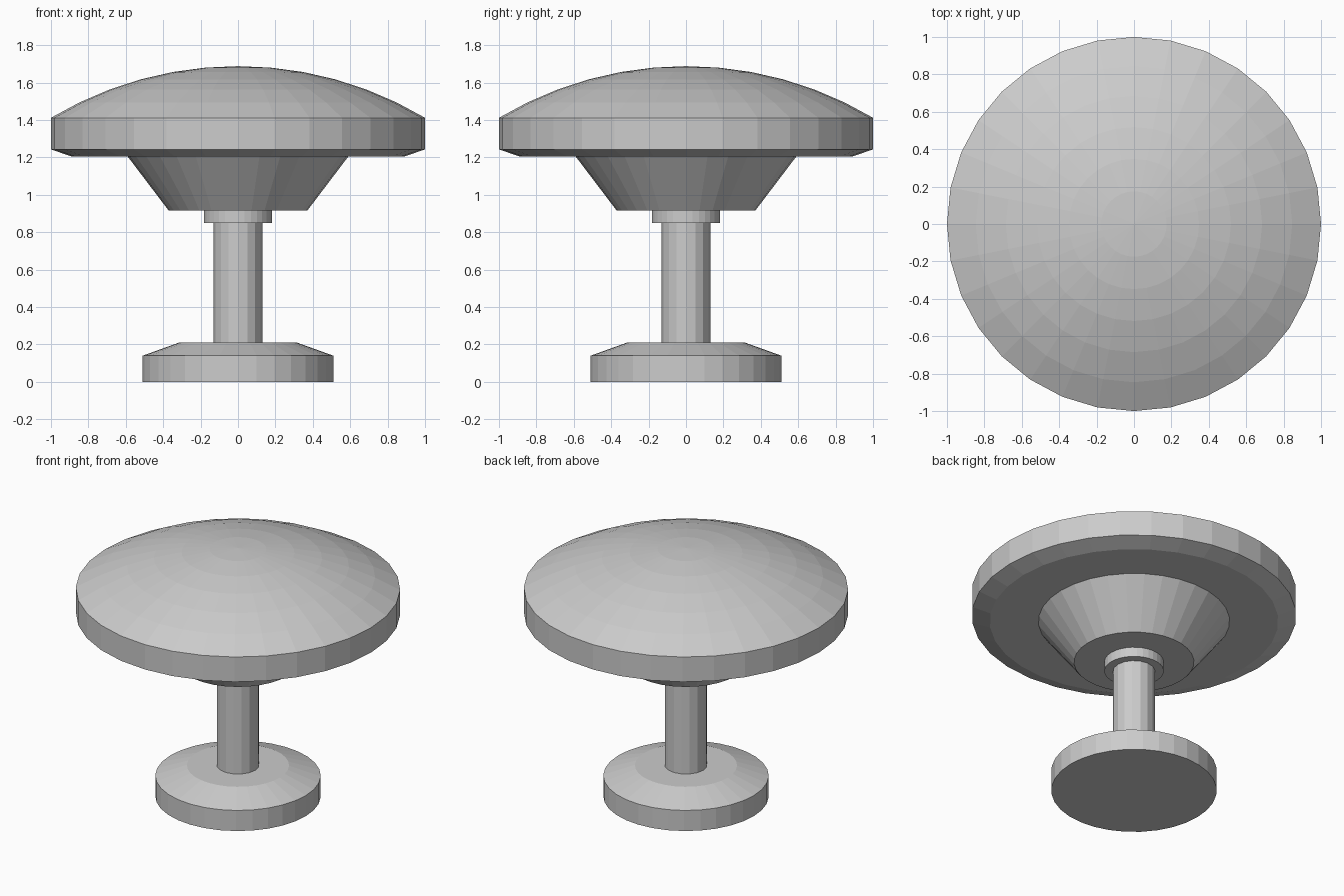
import bpy
import bmesh
import math

if "Cube" in bpy.data.objects:
    bpy.data.objects.remove(bpy.data.objects["Cube"])


def turned(name, profile, sides=32):
    """Spin a (radius, z) profile, listed bottom to top, into a closed solid."""
    bm = bmesh.new()
    rings = []
    for r, z in profile:
        if r == 0:
            rings.append([bm.verts.new((0, 0, z))] * sides)
        else:
            rings.append([bm.verts.new((r * math.cos(math.tau * i / sides),
                                        r * math.sin(math.tau * i / sides), z))
                          for i in range(sides)])
    for low, high in zip(rings, rings[1:]):
        for i in range(sides):
            j = (i + 1) % sides
            corners = [low[i], low[j], high[j], high[i]]
            bm.faces.new(list(dict.fromkeys(corners)))
    # Flat caps wherever the profile ends away from the axis
    if profile[0][0] > 0:
        bm.faces.new(rings[0][::-1])
    if profile[-1][0] > 0:
        bm.faces.new(rings[-1])
    bmesh.ops.recalc_face_normals(bm, faces=bm.faces)
    mesh = bpy.data.meshes.new(name)
    bm.to_mesh(mesh)
    bm.free()
    obj = bpy.data.objects.new(name, mesh)
    bpy.context.collection.objects.link(obj)
    return obj


# Foot with sloped shoulder
turned("base", [(0.51, 0), (0.51, 0.14), (0.315, 0.21)])

# Column and the collar at its top
turned("stem", [(0.13, 0.21), (0.13, 0.85)], 16)
turned("collar", [(0.183, 0.85), (0.183, 0.915)])

# Flared support below the seat
turned("support_cone", [(0.37, 0.915), (0.59, 1.205)])

# Seat: bevelled underside, straight rim, shallow spherical cushion
rim_z, top_z, steps = 1.412, 1.688, 6
height = top_z - rim_z
radius = (1 + height ** 2) / (2 * height)
sweep = math.asin(1 / radius)
dome = []
for k in range(steps, -1, -1):
    a = sweep * k / steps
    dome.append((radius * math.sin(a), top_z - radius * (1 - math.cos(a))))
turned("seat", [(0.89, 1.205), (1.0, 1.243)] + dome)
